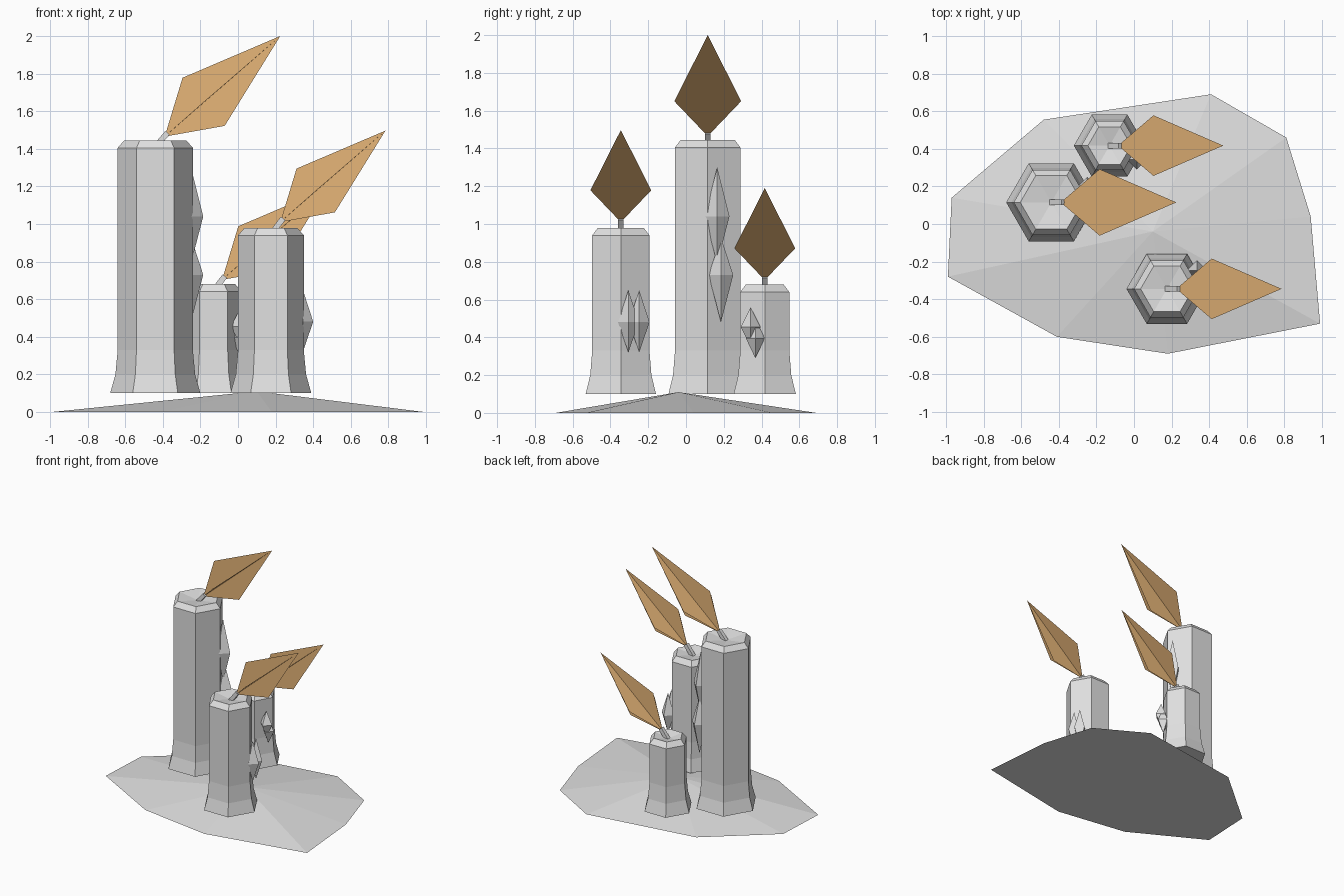
import bpy
from math import cos, sin, pi
from mathutils import Vector

if "Cube" in bpy.data.objects:
    bpy.data.objects.remove(bpy.data.objects["Cube"])


def material(name, rgb):
    m = bpy.data.materials.new(name)
    m.diffuse_color = (*rgb, 1)
    m.use_nodes = True
    m.node_tree.nodes["Principled BSDF"].inputs["Base Color"].default_value = m.diffuse_color
    return m


WAX = material("pale grey wax", (0.75, 0.75, 0.75))
FLAME = material("amber flame", (0.82, 0.48, 0.195))


def add(name, verts, faces, mat):
    me = bpy.data.meshes.new(name)
    me.from_pydata([tuple(v) for v in verts], [], faces)
    me.materials.append(mat)
    ob = bpy.data.objects.new(name, me)
    bpy.context.collection.objects.link(ob)
    return ob


# Melted base: irregular outline rising to a low peak
outline = [(-0.99, -0.28), (-0.41, -0.60), (0.18, -0.69), (0.99, -0.53), (0.94, 0.04),
           (0.81, 0.46), (0.41, 0.69), (-0.48, 0.555), (-0.97, 0.14)]
n = len(outline)
add("base_puddle", [(x, y, 0) for x, y in outline] + [(0.1, -0.04, 0.11)],
    [(i, (i + 1) % n, n) for i in range(n)] + [tuple(reversed(range(n)))], WAX)


def candle(name, x, y, r, top):
    """Six-sided column with flared foot, bevelled rim and dished top."""
    rings = [(r + 0.04, 0.1), (r + 0.012, 0.2), (r, 0.33), (r, top - 0.04), (r - 0.035, top)]
    verts = [(x + q * cos(k * pi / 3), y + q * sin(k * pi / 3), z)
             for q, z in rings for k in range(6)]
    verts.append((x, y, top - 0.025))
    faces = [(6 * j + k, 6 * j + (k + 1) % 6, 6 * j + 6 + (k + 1) % 6, 6 * j + 6 + k)
             for j in range(len(rings) - 1) for k in range(6)]
    last = 6 * (len(rings) - 1)
    faces += [(last + k, last + (k + 1) % 6, len(verts) - 1) for k in range(6)]
    faces.append((5, 4, 3, 2, 1, 0))
    add(name, verts, faces, WAX)


def wick(name, a, b, r=0.015):
    """Square stick leaning from a to b in the xz plane."""
    a, b = Vector(a), Vector(b)
    d = (b - a).normalized()
    u, v = Vector((-d.z, 0, d.x)) * r, Vector((0, r, 0))
    verts = [p + s * u + t * v for p in (a, b) for s, t in ((-1, -1), (1, -1), (1, 1), (-1, 1))]
    add(name, verts, [(k, (k + 1) % 4, 4 + (k + 1) % 4, 4 + k) for k in range(4)]
        + [(3, 2, 1, 0), (4, 5, 6, 7)], WAX)


def flame(name, foot, s):
    """Two crossed kite-shaped cards, leaning to the right."""
    foot = Vector(foot)
    mid, tip = foot + Vector((0.207, 0, 0.185)) * s, foot + Vector((0.615, 0, 0.535)) * s
    verts, faces = [], []
    for side in (Vector((-0.112, 0, 0.128)) * s, Vector((0, 0.177, 0)) * s):
        b = len(verts)
        verts += [foot, mid + side, tip, mid - side]
        faces.append((b, b + 3, b + 2, b + 1))
    add(name, verts, faces, FLAME)


def drip(name, x, y, z, r, up, down):
    """Long four-sided double pyramid."""
    verts = [(x + r, y, z), (x, y + r, z), (x - r, y, z), (x, y - r, z),
             (x, y, z + up), (x, y, z - down)]
    add(name, verts, [(k, (k + 1) % 4, 4) for k in range(4)]
        + [((k + 1) % 4, k, 5) for k in range(4)], WAX)


# name, x, y, radius, top, flame foot x, flame foot z, flame scale
for nm, x, y, r, top, fx, fz, s in (
        ("tall", -0.44, 0.115, 0.2, 1.445, -0.39, 1.465, 1.0),
        ("middle", 0.175, -0.345, 0.175, 0.98, 0.225, 1.01, 0.91),
        ("short", -0.13, 0.417, 0.15, 0.68, -0.085, 0.703, 0.91)):
    candle(nm + "_candle", x, y, r, top)
    wick(nm + "_wick", (x, y, top - 0.035), (fx + 0.015, y, fz + 0.02))
    flame(nm + "_flame", (fx, y, fz), s)

# Wax drips on the right sides
drip("tall_drip_upper", -0.25, 0.165, 1.04, 0.065, 0.26, 0.25)
drip("tall_drip_lower", -0.25, 0.185, 0.73, 0.065, 0.2, 0.25)
drip("middle_drip_front", 0.345, -0.305, 0.48, 0.055, 0.17, 0.16)
drip("middle_drip_back", 0.335, -0.248, 0.48, 0.055, 0.17, 0.16)
drip("short_drip_upper", 0.015, 0.342, 0.455, 0.052, 0.105, 0.105)
drip("short_drip_lower", 0.015, 0.367, 0.395, 0.05, 0.105, 0.105)
